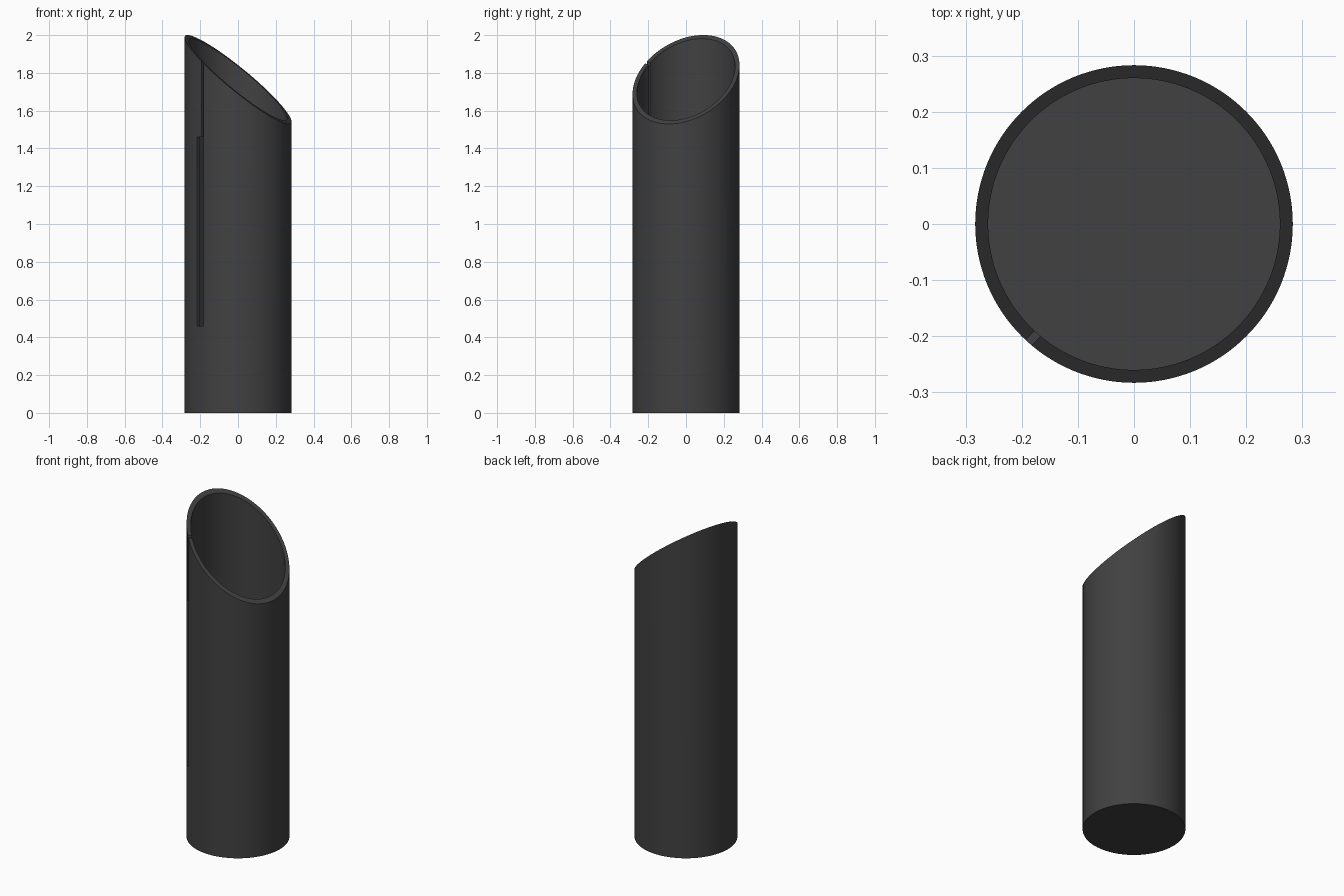
import bpy, bmesh, math
from mathutils import Matrix

if "Cube" in bpy.data.objects:
    bpy.data.objects.remove(bpy.data.objects["Cube"])

R_OUT, R_IN, FLOOR, SIDES = 0.283, 0.26, 0.023, 128

mat = bpy.data.materials.new("charcoal")
mat.diffuse_color = (0.053, 0.053, 0.053, 1)
mat.use_nodes = True
mat.node_tree.nodes["Principled BSDF"].inputs["Base Color"].default_value = mat.diffuse_color


def rim_z(x, y):
    """Height of the slanted cut plane."""
    return 1.765 - 0.787 * x + 0.27 * y


def add_object(name, bm):
    bmesh.ops.recalc_face_normals(bm, faces=bm.faces)
    me = bpy.data.meshes.new(name)
    bm.to_mesh(me)
    bm.free()
    ob = bpy.data.objects.new(name, me)
    bpy.context.collection.objects.link(ob)
    me.materials.append(mat)
    return ob


# Tube: closed bottom, hollow inside, top sliced by the slanted plane
bm = bmesh.new()
rings = []
for r, z in ((R_OUT, 0), (R_OUT, None), (R_IN, None), (R_IN, FLOOR)):
    ring = []
    for i in range(SIDES):
        a = 2 * math.pi * i / SIDES
        x, y = r * math.cos(a), r * math.sin(a)
        ring.append(bm.verts.new((x, y, rim_z(x, y) if z is None else z)))
    rings.append(ring)
for lo, hi in zip(rings, rings[1:]):
    for i in range(SIDES):
        j = (i + 1) % SIDES
        bm.faces.new((lo[i], lo[j], hi[j], hi[i]))
bm.faces.new(rings[0])
bm.faces.new(rings[-1])
tube = add_object("slanted_tube", bm)


# Slot cutters through the wall at 225 degrees: (tangent range, height range)
def cutter(name, t0, t1, z0, z1):
    bm = bmesh.new()
    bmesh.ops.create_cube(bm, size=1)
    m = (Matrix.Rotation(math.radians(225), 4, 'Z')
         @ Matrix.Translation((0.27, (t0 + t1) / 2, (z0 + z1) / 2))
         @ Matrix.Diagonal((0.1, t1 - t0, z1 - z0, 1)))
    bmesh.ops.transform(bm, matrix=m, verts=bm.verts)
    ob = add_object(name, bm)
    ob.hide_render = True
    return ob


cutters = [cutter("wide_slot_cutter", -0.024, 0.024, 0.46, 1.46),
           cutter("narrow_slot_cutter", 0.0095, 0.0235, 1.40, 2.1)]
bpy.context.view_layer.objects.active = tube
tube.select_set(True)
for c in cutters:
    mod = tube.modifiers.new("slot", 'BOOLEAN')
    mod.operation = 'DIFFERENCE'
    mod.solver = 'EXACT'
    mod.object = c
    bpy.ops.object.modifier_apply(modifier=mod.name)
for c in cutters:
    bpy.data.objects.remove(c)

bpy.ops.object.shade_smooth_by_angle(angle=math.radians(30))
